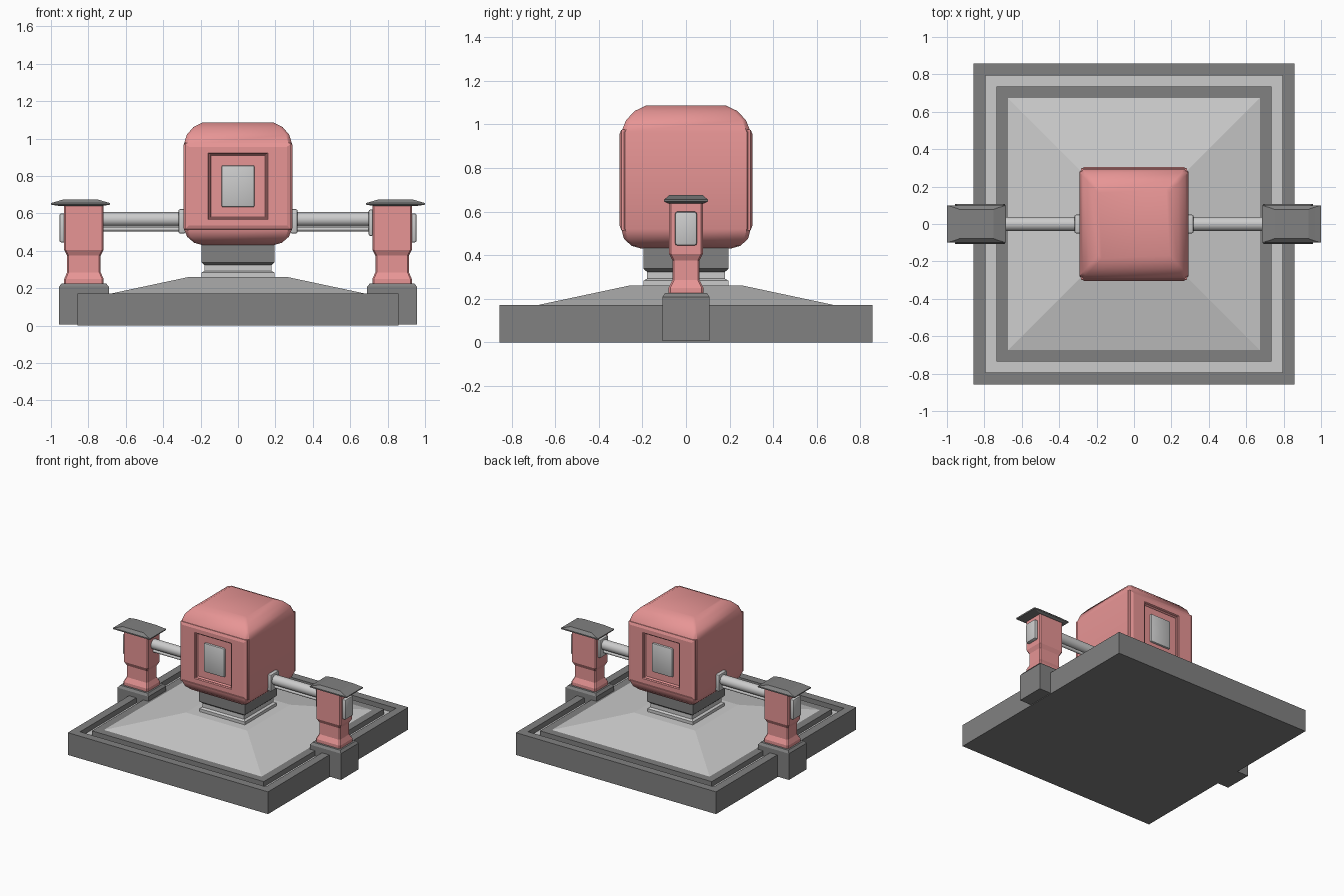
import bpy, bmesh, math
from mathutils import Matrix

if "Cube" in bpy.data.objects:
    bpy.data.objects.remove(bpy.data.objects["Cube"])


def material(name, color):
    m = bpy.data.materials.new(name)
    m.diffuse_color = color
    m.use_nodes = True
    m.node_tree.nodes["Principled BSDF"].inputs["Base Color"].default_value = m.diffuse_color
    return m


PINK = material("pink", (0.8, 0.3, 0.3, 1))
DARK = material("dark_grey", (0.22, 0.22, 0.22, 1))


def finish(name, bm, mat=None, smooth=None):
    bmesh.ops.recalc_face_normals(bm, faces=bm.faces[:])
    me = bpy.data.meshes.new(name)
    bm.to_mesh(me)
    bm.free()
    ob = bpy.data.objects.new(name, me)
    bpy.context.collection.objects.link(ob)
    if mat:
        me.materials.append(mat)
    if smooth:
        bpy.ops.object.select_all(action='DESELECT')
        bpy.context.view_layer.objects.active = ob
        ob.select_set(True)
        bpy.ops.object.shade_smooth_by_angle(angle=math.radians(smooth))
    return ob


def loft(name, rings, mat=None, x=0, chamfer=0, smooth=None, closed=False):
    """Stack rectangular rings (z, half x, half y) into a solid; closed joins last to first."""
    bm, loops = bmesh.new(), []
    for z, a, b in rings:
        c = chamfer
        pts = [(a - c, -b), (a, c - b), (a, b - c), (a - c, b),
               (c - a, b), (-a, b - c), (-a, c - b), (c - a, -b)]
        if not c:
            pts = [(a, -b), (a, b), (-a, b), (-a, -b)]
        loops.append([bm.verts.new((x + px, py, z)) for px, py in pts])
    n = len(loops[0])
    pairs = list(zip(loops, loops[1:]))
    if closed:
        pairs.append((loops[-1], loops[0]))
    else:
        bm.faces.new(loops[0])
        bm.faces.new(loops[-1])
    for lo, hi in pairs:
        for i in range(n):
            j = (i + 1) % n
            bm.faces.new((lo[i], lo[j], hi[j], hi[i]))
    return finish(name, bm, mat, smooth)


def box(name, center, size, mat=None, bevel=0):
    bm = bmesh.new()
    bmesh.ops.create_cube(bm, size=1, matrix=Matrix.Translation(center) @ Matrix.Diagonal((*size, 1)))
    if bevel:
        bmesh.ops.bevel(bm, geom=bm.edges[:], offset=bevel, segments=2, profile=0.5, affect='EDGES')
    return finish(name, bm, mat, 35 if bevel else None)


def rod(name, x0, x1, z, r):
    bm = bmesh.new()
    bmesh.ops.create_cone(bm, cap_ends=True, segments=16, radius1=r, radius2=r, depth=abs(x1 - x0),
                          matrix=Matrix.Translation(((x0 + x1) / 2, 0, z)) @ Matrix.Rotation(math.pi / 2, 4, 'Y'))
    return finish(name, bm, None, 40)


def square(*zr):
    return [(z, r, r) for z, r in zr]


# square base with a groove, light groove strip and sloped deck
loft("base", square((0, .857), (.172, .857), (.172, .795), (.125, .795),
                    (.125, .735), (.172, .735), (.172, .675), (.15, .675)), DARK)
loft("groove_strip", square((.12, .796), (.132, .796), (.132, .734), (.12, .734)), closed=True)
loft("deck", square((.145, .675), (.172, .675), (.26, .262)))

# stem under the housing
loft("stem_foot", square((.255, .195), (.283, .195), (.292, .178), (.33, .178)))
loft("stem_band", square((.322, .172), (.324, .18), (.338, .196), (.45, .196)), DARK)

# rounded housing
body = loft("housing", [(.43, .19, .205), (.443, .235, .25), (.475, .272, .285), (.52, .291, .297),
                        (.965, .291, .297), (1.02, .274, .275), (1.062, .238, .235), (1.086, .19, .185)],
            PINK, chamfer=.018, smooth=40)

for s, side in ((-1, "front"), (1, "back")):
    # raised panel with a tapered edge, made as a closed frame around the window
    bm = bmesh.new()
    frame = []
    for y, hw, z0, z1 in ((.28, .285, .512, .978), (.297, .283, .515, .975), (.305, .262, .535, .955),
                          (.305, .16, .567, .923), (.285, .145, .58, .91), (.26, .145, .58, .91)):
        frame.append([bm.verts.new((px, s * y, pz)) for px, pz in
                      ((-hw, z0), (hw, z0), (hw, z1), (-hw, z1))])
    for a, b in zip(frame, frame[1:]):
        for i in range(4):
            j = (i + 1) % 4
            bm.faces.new((a[i], a[j], b[j], b[i]))
    bm.faces.new(frame[-1])
    bm.faces.new(frame[0])
    finish(side + "_panel", bm, PINK)

    # opening cut into the housing, with dark surround and light pane
    cutter = box(side + "_window_cutter", (0, s * .32, .745), (.30, .12, .34))
    cutter.hide_render = True
    cutter.hide_viewport = False
    mod = body.modifiers.new(side + "_window", 'BOOLEAN')
    mod.object = cutter
    mod.solver = 'EXACT'
    bpy.context.view_layer.objects.active = body
    bpy.ops.object.modifier_apply(modifier=mod.name)
    bpy.data.objects.remove(cutter)
    box(side + "_window_surround", (0, s * .268, .745), (.29, .02, .33), DARK)
    box(side + "_window_pane", (0, s * .28, .745), (.176, .03, .224), None, .009)

# side posts, caps and rods
for s, side in ((-1, "left"), (1, "right")):
    x = s * .824
    loft(side + "_pedestal", [(.005, .133, .108), (.208, .133, .108), (.226, .118, .096)], DARK, x=x)
    loft(side + "_post", [(.215, .105, .08), (.25, .105, .08), (.285, .09, .062), (.375, .09, .062),
                          (.405, .105, .077), (.655, .105, .077)], PINK, x=x, chamfer=.008)
    loft(side + "_cap", [(.638, .105, .085), (.646, .156, .1), (.655, .158, .1), (.664, .125, .09), (.675, .09, .078)],
         DARK, x=s * .842)
    box(side + "_outer_plate", (s * .937, 0, .522), (.036, .1, .155), None, .01)
    rod(side + "_rod", s * .28, s * .74, .568, .038)
    rod(side + "_thin_rod", s * .28, s * .74, .516, .012)
    box(side + "_rod_collar", (s * .3, 0, .557), (.036, .1, .13), None, .008)
box("right_post_plate", (.712, 0, .55), (.026, .1, .14), None, .008)
